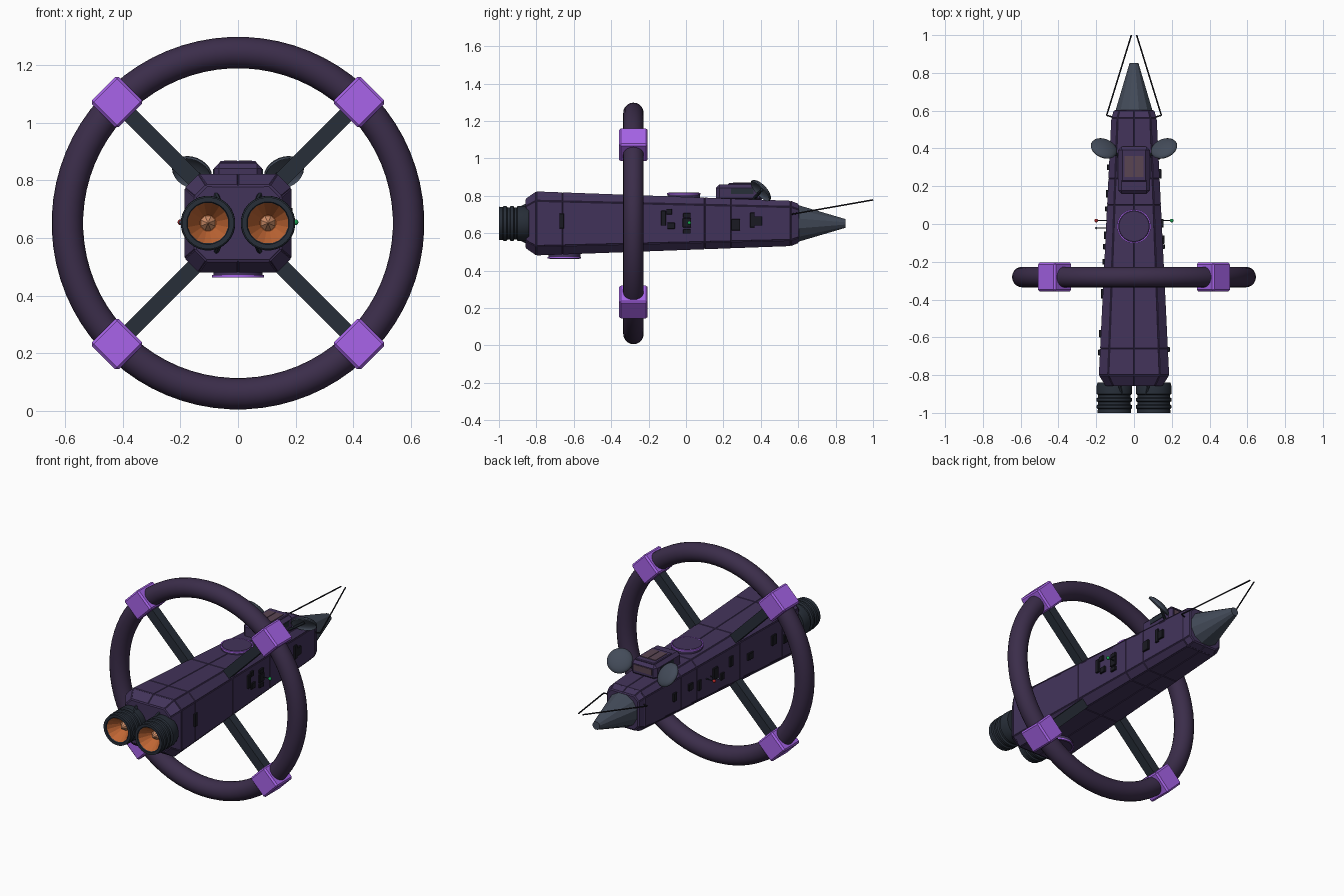
import bpy, bmesh, math
from mathutils import Vector, Matrix

if "Cube" in bpy.data.objects:
    bpy.data.objects.remove(bpy.data.objects["Cube"])

ZC = 0.652      # height of the ship axis
RING_Y = -0.281


def material(name, hexcol):
    rgb = [int(hexcol[i:i + 2], 16) / 255 for i in (0, 2, 4)]
    m = bpy.data.materials.new(name)
    m.diffuse_color = [((c + 0.055) / 1.055) ** 2.4 if c > 0.04 else c / 12.92 for c in rgb] + [1]
    m.use_nodes = True
    m.node_tree.nodes["Principled BSDF"].inputs["Base Color"].default_value = m.diffuse_color
    return m


HULL = material("hull_violet", "42335A")
RING = material("ring_violet", "3B2D4A")
PURPLE = material("bright_purple", "A864EA")
SLATE = material("slate", "434B59")
DARK = material("dark_slate", "272E38")
BLACK = material("near_black", "1A1A22")
ORANGE = material("engine_orange", "C06634")
CORE = material("engine_core", "D2906A")
GLASS = material("window_brown", "5A4552")
RED = material("red_light", "B02828")
GREEN = material("green_light", "18A850")


def finish(name, bm, mat, smooth=False):
    bmesh.ops.recalc_face_normals(bm, faces=bm.faces)
    me = bpy.data.meshes.new(name)
    bm.to_mesh(me)
    bm.free()
    ob = bpy.data.objects.new(name, me)
    bpy.context.collection.objects.link(ob)
    me.materials.append(mat)
    if smooth:
        bpy.ops.object.select_all(action='DESELECT')
        ob.select_set(True)
        bpy.context.view_layer.objects.active = ob
        bpy.ops.object.shade_smooth_by_angle(angle=math.radians(35))
    return ob


def box(name, centre, size, mat, rot=None, bevel=0.0):
    bm = bmesh.new()
    bmesh.ops.create_cube(bm, size=1)
    bmesh.ops.scale(bm, vec=size, verts=bm.verts)
    if bevel:
        bmesh.ops.bevel(bm, geom=bm.edges[:], offset=bevel, segments=1, affect='EDGES')
    m = Matrix.Translation(centre) @ (rot or Matrix.Identity(4))
    bmesh.ops.transform(bm, matrix=m, verts=bm.verts)
    return finish(name, bm, mat)


def lathe(name, profile, origin, axis, mat, segs=32, smooth=True, closed=False):
    """Spin (radius, distance along axis) points around the axis."""
    bm = bmesh.new()
    rings = [[bm.verts.new((r * math.cos(a), r * math.sin(a), h))
              for a in (2 * math.pi * (i + 0.5) / segs for i in range(segs))] for r, h in profile]
    pairs = list(zip(rings, rings[1:])) + ([(rings[-1], rings[0])] if closed else [])
    for a, b in pairs:
        for i in range(segs):
            j = (i + 1) % segs
            bm.faces.new((a[i], a[j], b[j], b[i]))
    bmesh.ops.remove_doubles(bm, verts=bm.verts, dist=1e-5)
    q = Vector((0, 0, 1)).rotation_difference(Vector(axis)).to_matrix().to_4x4()
    bmesh.ops.transform(bm, matrix=Matrix.Translation(origin) @ q, verts=bm.verts)
    return finish(name, bm, mat, smooth)


def rod(name, a, b, r, mat, segs=8):
    a, b = Vector(a), Vector(b)
    n = (b - a).length
    return lathe(name, [(0, 0), (r, 0), (r, n), (0, n)], a, b - a, mat, segs)


def hull_half(y):
    t = (y + 0.8) / 1.36
    return 0.183 - 0.066 * t, 0.168 - 0.05 * t


# Tapered chamfered hull with raised plates between panel seams
stations = [(-0.855, 0.148, 0.13)] + [(y, *hull_half(y)) for y in (-0.8, -0.66, -0.28, 0.1, 0.24, 0.56)] + [(0.6, 0.104, 0.102)]
bm = bmesh.new()
loops = []
for y, w, h in stations:
    c = 0.26 * w
    half = [(0, h), (w - c, h), (w, h - c), (w, -h + c), (w - c, -h), (0, -h)]
    outline = half + [(-x, z) for x, z in reversed(half[1:-1])]
    loops.append([bm.verts.new((x, y, ZC + z)) for x, z in outline])
for a, b in zip(loops, loops[1:]):
    for i in range(len(a)):
        j = (i + 1) % len(a)
        bm.faces.new((a[i], a[j], b[j], b[i]))
bm.faces.new(loops[0])
bm.faces.new(loops[-1])
bmesh.ops.recalc_face_normals(bm, faces=bm.faces)
bmesh.ops.inset_individual(bm, faces=bm.faces[:], thickness=0.004, depth=0.003)
finish("hull", bm, HULL)

# Nose cone and antennae
lathe("nose_cone", [(0, 0), (0.102, 0), (0.024, 0.255), (0, 0.255)], (0, 0.598, ZC), (0, 1, 0), SLATE, 12, False)
for s in (-1, 1):
    rod("antenna", (s * 0.145, 0.575, 0.703), (s * 0.014, 1.0, 0.778), 0.004, BLACK)
    rod("antenna_mount", (s * 0.09, 0.56, 0.70), (s * 0.145, 0.575, 0.703), 0.004, BLACK)

# Habitat ring, spokes and docking nodes
n = 20
circle = [(0.592 + 0.0545 * math.cos(2 * math.pi * i / n), 0.0545 * math.sin(2 * math.pi * i / n)) for i in range(n)]
lathe("habitat_ring", circle, (0, RING_Y, ZC), (0, 1, 0), RING, 72, True, True)
for k in range(4):
    ang = math.pi / 4 + k * math.pi / 2
    d = Vector((math.cos(ang), 0, math.sin(ang)))
    hub = Vector((0, RING_Y, ZC))
    rot = Matrix.Rotation(-ang, 4, 'Y')
    box("ring_spoke", hub + d * 0.33, (0.44, 0.055, 0.055), DARK, rot)
    box("ring_node", hub + d * 0.594, (0.132, 0.152, 0.132), PURPLE, rot, 0.009)

# Engines: ribbed nozzle, glowing funnel and core
nozzle = [(0.0, 0.0), (0.09, 0.0), (0.095, 0.02), (0.095, 0.06), (0.086, 0.065), (0.086, 0.078), (0.095, 0.083),
          (0.095, 0.098), (0.087, 0.102), (0.087, 0.115), (0.094, 0.12), (0.094, 0.135), (0.088, 0.14),
          (0.09, 0.16), (0.074, 0.16), (0.068, 0.145), (0.04, 0.06), (0, 0.06)]
for s in (-1, 1):
    x = s * 0.104
    lathe("engine_nozzle", nozzle, (x, -0.84, ZC), (0, -1, 0), DARK, 28)
    lathe("engine_funnel", [(0.071, 0.154), (0.028, 0.085), (0, 0.085)], (x, -0.84, ZC), (0, -1, 0), ORANGE, 16, False)
    lathe("engine_core", [(0.027, 0.08), (0.027, 0.088), (0, 0.125)], (x, -0.84, ZC), (0, -1, 0), CORE, 8, False)
    # Braces on the rear face
    for t in (-1, 1):
        rod("engine_brace", (x - s * 0.02, -0.82, ZC + t * 0.115), (x - s * 0.04, -0.90, ZC + t * 0.075), 0.009, DARK, 6)

# Cockpit with roof plate and windows
box("cockpit", (0, 0.285, 0.815), (0.168, 0.25, 0.09), HULL, None, 0.018)
box("cockpit_roof", (0, 0.31, 0.861), (0.13, 0.17, 0.012), HULL, None, 0.004)
for s in (-1, 1):
    box("roof_window", (s * 0.026, 0.305, 0.867), (0.046, 0.11, 0.006), GLASS)
    box("side_window", (s * 0.084, 0.3, 0.825), (0.006, 0.12, 0.03), DARK)
box("windshield", (0, 0.409, 0.82), (0.12, 0.008, 0.035), GLASS)

# Communication dishes on stalks
for s in (-1, 1):
    axis = Vector((-s * 0.3, 0.7, 0.65)).normalized()
    c = Vector((s * 0.157, 0.405, 0.832))
    cap = [(0.073 * math.sin(a), 0.026 * math.cos(a)) for a in (math.pi / 2 * i / 6 for i in range(7))]
    inner = [(r * 0.95, h - 0.006) for r, h in reversed(cap)]
    lathe("comm_dish", cap + inner, c - axis * 0.008, axis, SLATE, 24)
    rod("dish_stalk", (s * 0.075, 0.36, 0.78), c, 0.008, DARK)

# Dorsal and ventral hatches with purple trim
for name, y, up, h in (("dorsal", -0.012, 1, 0.812), ("ventral", -0.65, -1, 0.468)):
    lathe(name + "_hatch", [(0, -0.03), (0.086, -0.03), (0.086, 0), (0.08, 0.005), (0, 0.005)],
          (0, y, h), (0, 0, up), HULL, 32)
    trim = [(0.083, -0.004), (0.09, -0.004), (0.09, 0.004), (0.083, 0.004)]
    lathe(name + "_trim", trim, (0, y, h), (0, 0, up), PURPLE, 32, True, True)

# Small equipment boxes on the flanks: y, z, length, height
right = [(-0.12, 0.68, 0.025, 0.08), (-0.08, 0.64, 0.04, 0.035), (-0.09, 0.715, 0.03, 0.03),
         (0.005, 0.695, 0.04, 0.025), (0.005, 0.655, 0.045, 0.05), (0.005, 0.61, 0.04, 0.025),
         (0.265, 0.645, 0.05, 0.06), (0.355, 0.67, 0.025, 0.08), (0.385, 0.665, 0.04, 0.05),
         (-0.665, 0.665, 0.025, 0.08)]
left = [(0.3, 0.65, 0.03, 0.05), (0.16, 0.66, 0.04, 0.04), (0.08, 0.64, 0.025, 0.06), (-0.06, 0.66, 0.04, 0.07),
        (-0.12, 0.62, 0.03, 0.04), (-0.2, 0.68, 0.03, 0.06), (-0.37, 0.65, 0.05, 0.04),
        (-0.58, 0.67, 0.04, 0.06), (-0.68, 0.64, 0.03, 0.05)]
for s, items in ((1, right), (-1, left)):
    for y, z, ly, lz in items:
        box("flank_module", (s * hull_half(y)[0], y, z), (0.026, ly, lz), BLACK, None, 0.002)

# Navigation lights
for s, y, r, mat in ((1, 0.018, 0.01, GREEN), (-1, 0.018, 0.01, RED), (-1, -0.022, 0.006, SLATE)):
    ball = [(r * math.sin(math.pi * i / 8), r * math.cos(math.pi * i / 8)) for i in range(9)]
    lathe("navigation_light", ball, (s * 0.2, y, 0.655), (0, 0, 1), mat, 12)
    rod("light_stalk", (s * 0.14, y, 0.655), (s * 0.197, y, 0.655), 0.003, DARK, 6)
